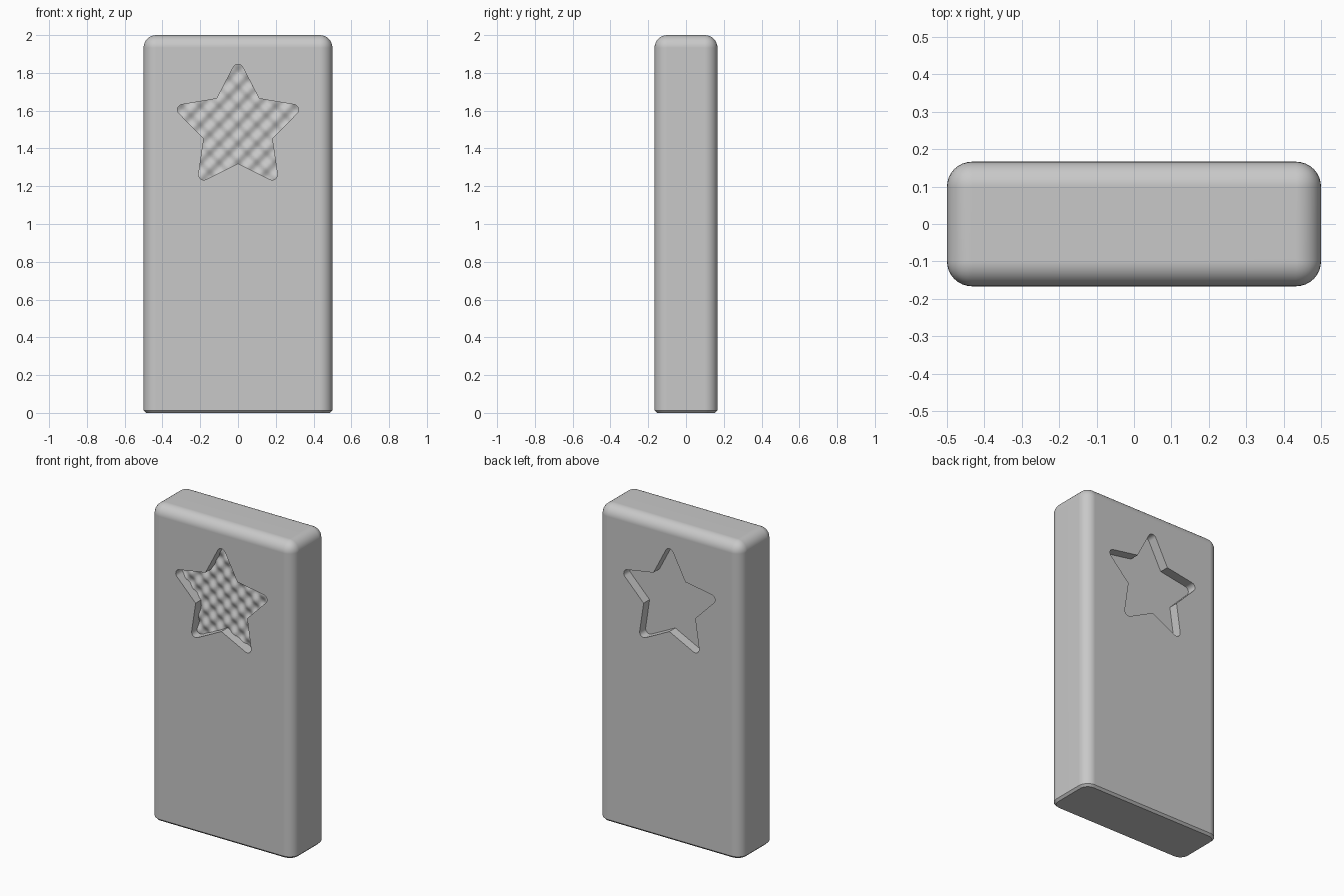
import bpy, bmesh, math
from mathutils import Vector

if "Cube" in bpy.data.objects:
    bpy.data.objects.remove(bpy.data.objects["Cube"])

WIDTH, DEPTH, HEIGHT = 1.0, 0.333, 2.0
FILLET, CHAMFER = 0.067, 0.0133
STAR_Z, R_OUT, R_IN, TIP_R = 1.51, 0.368, 0.19, 0.028
RECESS = 0.06
WAVE_AMP, WAVE_LEN = 0.01, 0.1

grey = bpy.data.materials.new("light grey")
grey.diffuse_color = (0.58, 0.58, 0.58, 1)
grey.use_nodes = True
grey.node_tree.nodes["Principled BSDF"].inputs["Base Color"].default_value = grey.diffuse_color


def make_object(name, bm):
    bmesh.ops.recalc_face_normals(bm, faces=bm.faces)
    mesh = bpy.data.meshes.new(name)
    bm.to_mesh(mesh)
    bm.free()
    mesh.materials.append(grey)
    ob = bpy.data.objects.new(name, mesh)
    bpy.context.collection.objects.link(ob)
    return ob


def boolean(target, cutter, operation):
    mod = target.modifiers.new(operation, 'BOOLEAN')
    mod.operation, mod.solver, mod.object = operation, 'EXACT', cutter
    bpy.context.view_layer.objects.active = target
    bpy.ops.object.modifier_apply(modifier=mod.name)
    bpy.data.objects.remove(cutter)


def star_outline(steps=6):
    """Five-pointed star with rounded tips, as (x, z) points."""
    pts = []
    half = math.atan2(R_IN * math.sin(math.pi / 5), R_OUT - R_IN * math.cos(math.pi / 5))
    centre = R_OUT - TIP_R / math.sin(half)
    sweep = math.pi / 2 - half
    for i in range(5):
        a = math.pi / 2 + i * math.tau / 5
        for s in range(steps + 1):
            b = a - sweep + 2 * sweep * s / steps
            pts.append((centre * math.cos(a) + TIP_R * math.cos(b),
                        STAR_Z + centre * math.sin(a) + TIP_R * math.sin(b)))
        c = a + math.pi / 5
        pts.append((R_IN * math.cos(c), STAR_Z + R_IN * math.sin(c)))
    return pts


def star_prism(name, y0, y1):
    bm = bmesh.new()
    face = bm.faces.new([bm.verts.new((x, y0, z)) for x, z in star_outline()])
    out = bmesh.ops.extrude_face_region(bm, geom=[face])
    verts = [v for v in out['geom'] if isinstance(v, bmesh.types.BMVert)]
    bmesh.ops.translate(bm, vec=(0, y1 - y0, 0), verts=verts)
    return make_object(name, bm)


def wave_block(name, y_open, y_floor):
    """Solid whose inner side is a staggered field of small bumps."""
    bm = bmesh.new()
    bmesh.ops.create_grid(bm, x_segments=72, y_segments=72, size=0.37)
    k = math.tau / WAVE_LEN
    for v in bm.verts:
        x, z = v.co.x, v.co.y + STAR_Z
        v.co = Vector((x, y_floor + WAVE_AMP * math.cos(k * x) * math.cos(k * z), z))
    out = bmesh.ops.extrude_face_region(bm, geom=bm.faces[:])
    for v in out['geom']:
        if isinstance(v, bmesh.types.BMVert):
            v.co.y = y_open
    # the extrusion leaves the bumpy side in place only if it was kept as a cap
    bmesh.ops.holes_fill(bm, edges=[e for e in bm.edges if e.is_boundary])
    return make_object(name, bm)


# Block: filleted sides and top, small chamfer at the foot
bm = bmesh.new()
bmesh.ops.create_cube(bm, size=1)
bmesh.ops.scale(bm, vec=(WIDTH, DEPTH, HEIGHT), verts=bm.verts)
bmesh.ops.translate(bm, vec=(0, 0, HEIGHT / 2), verts=bm.verts)
rounded = [e for e in bm.edges if max(v.co.z for v in e.verts) > 1]
bmesh.ops.bevel(bm, geom=rounded, offset=FILLET, segments=8, profile=0.5,
                affect='EDGES', clamp_overlap=True)
foot = [e for e in bm.edges if all(v.co.z < 1e-4 for v in e.verts)]
bmesh.ops.bevel(bm, geom=foot, offset=CHAMFER, segments=1, affect='EDGES')
block = make_object("block", bm)

# Front star recess with a bumpy floor
front = -DEPTH / 2
bumps = wave_block("bumpy_cutter", front - 0.05, front + RECESS)
boolean(bumps, star_prism("front_star_cutter", front - 0.04, front + 0.12), 'INTERSECT')
boolean(block, bumps, 'DIFFERENCE')

# Back star recess with a flat floor
boolean(block, star_prism("back_star_cutter", -front + 0.04, -front - RECESS), 'DIFFERENCE')

# Smooth fillets and bumps, crisp recess rims
block.select_set(True)
bpy.context.view_layer.objects.active = block
bpy.ops.object.shade_smooth_by_angle(angle=math.radians(35))
block.modifiers.new("even_shading", 'WEIGHTED_NORMAL').keep_sharp = True
